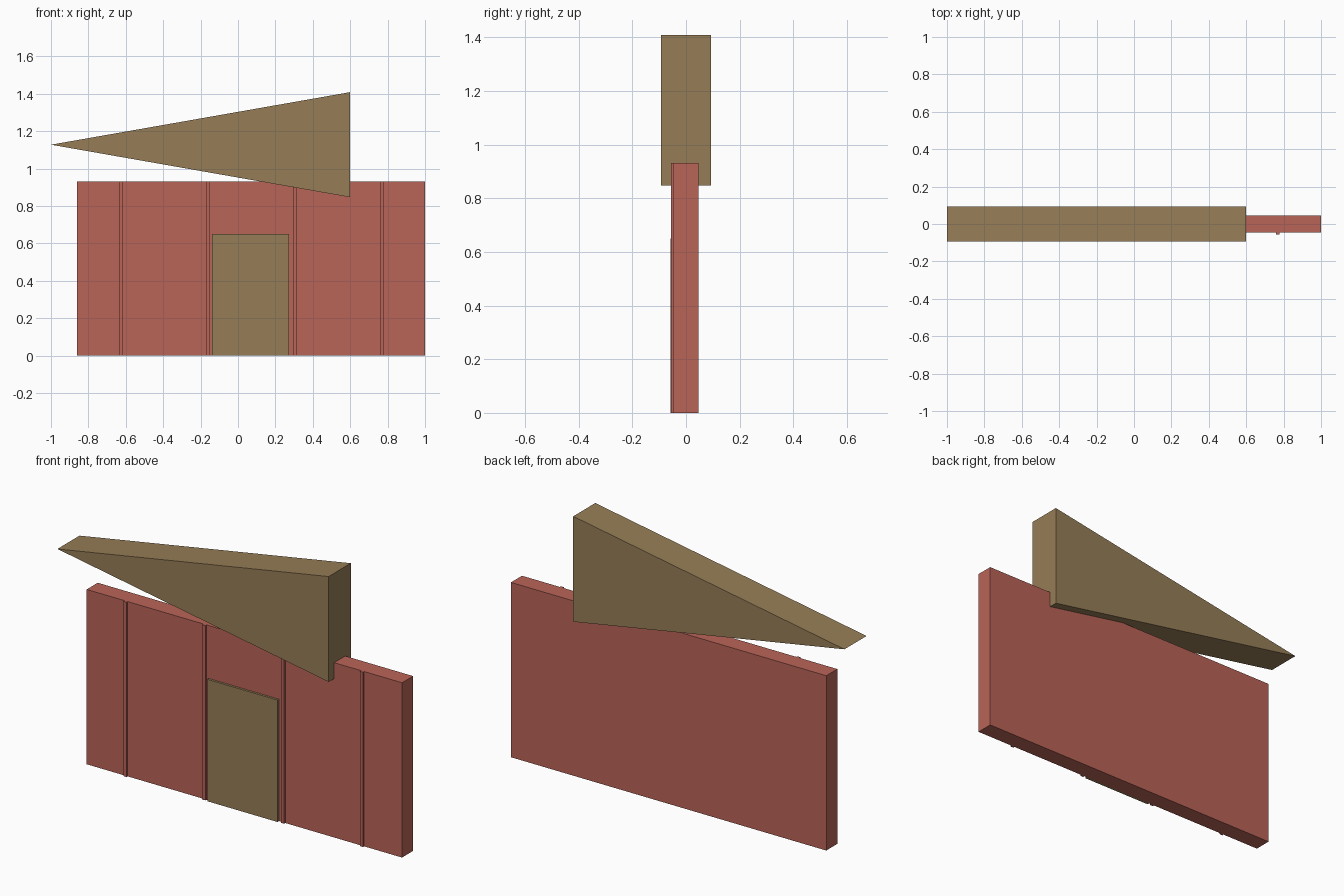
import bpy
import bmesh

cube = bpy.data.objects.get("Cube")
if cube:
    bpy.data.objects.remove(cube, do_unlink=True)


def make_material(name, rgb):
    mat = bpy.data.materials.new(name)
    mat.use_nodes = True
    color = (*rgb, 1.0)
    mat.diffuse_color = color
    mat.node_tree.nodes["Principled BSDF"].inputs["Base Color"].default_value = color
    return mat


def extrude_profile(name, points, y_front, y_back, mat):
    """Extrude an x-z outline from the front plane to the back plane."""
    bm = bmesh.new()
    face = bm.faces.new([bm.verts.new((x, y_front, z)) for x, z in points])
    result = bmesh.ops.extrude_face_region(bm, geom=[face])
    moved = [v for v in result["geom"] if isinstance(v, bmesh.types.BMVert)]
    bmesh.ops.translate(bm, verts=moved, vec=(0, y_back - y_front, 0))
    bmesh.ops.recalc_face_normals(bm, faces=bm.faces)
    mesh = bpy.data.meshes.new(name)
    bm.to_mesh(mesh)
    bm.free()
    mesh.materials.append(mat)
    obj = bpy.data.objects.new(name, mesh)
    bpy.context.collection.objects.link(obj)
    return obj


def slab(name, center_x, width, height, y_front, y_back, mat):
    """Upright box standing on the ground."""
    x0, x1 = center_x - width / 2, center_x + width / 2
    outline = [(x0, 0), (x1, 0), (x1, height), (x0, height)]
    return extrude_profile(name, outline, y_front, y_back, mat)


red = make_material("barn red", (0.49, 0.128, 0.099))
wood = make_material("weathered wood", (0.307, 0.208, 0.095))

WALL_X, WALL_W, WALL_H = 0.07, 1.86, 0.932
HALF_T = 0.0465

# Main wall panel
slab("wall", WALL_X, WALL_W, WALL_H, -HALF_T, HALF_T, red)

# Evenly spaced upright battens on the front
for i in range(4):
    x = WALL_X + (i - 1.5) * WALL_W / 4
    slab(f"batten_{i + 1}", x, 0.0186, WALL_H, -0.056, -HALF_T + 0.005, red)

# Door plate
slab("door", 0.067, 0.414, 0.65, -0.0585, -HALF_T + 0.005, wood)

# Tipped triangular gable
extrude_profile("gable", [(-1, 1.128), (0.6, 0.847), (0.6, 1.409)],
                -2 * HALF_T, 2 * HALF_T, wood)
